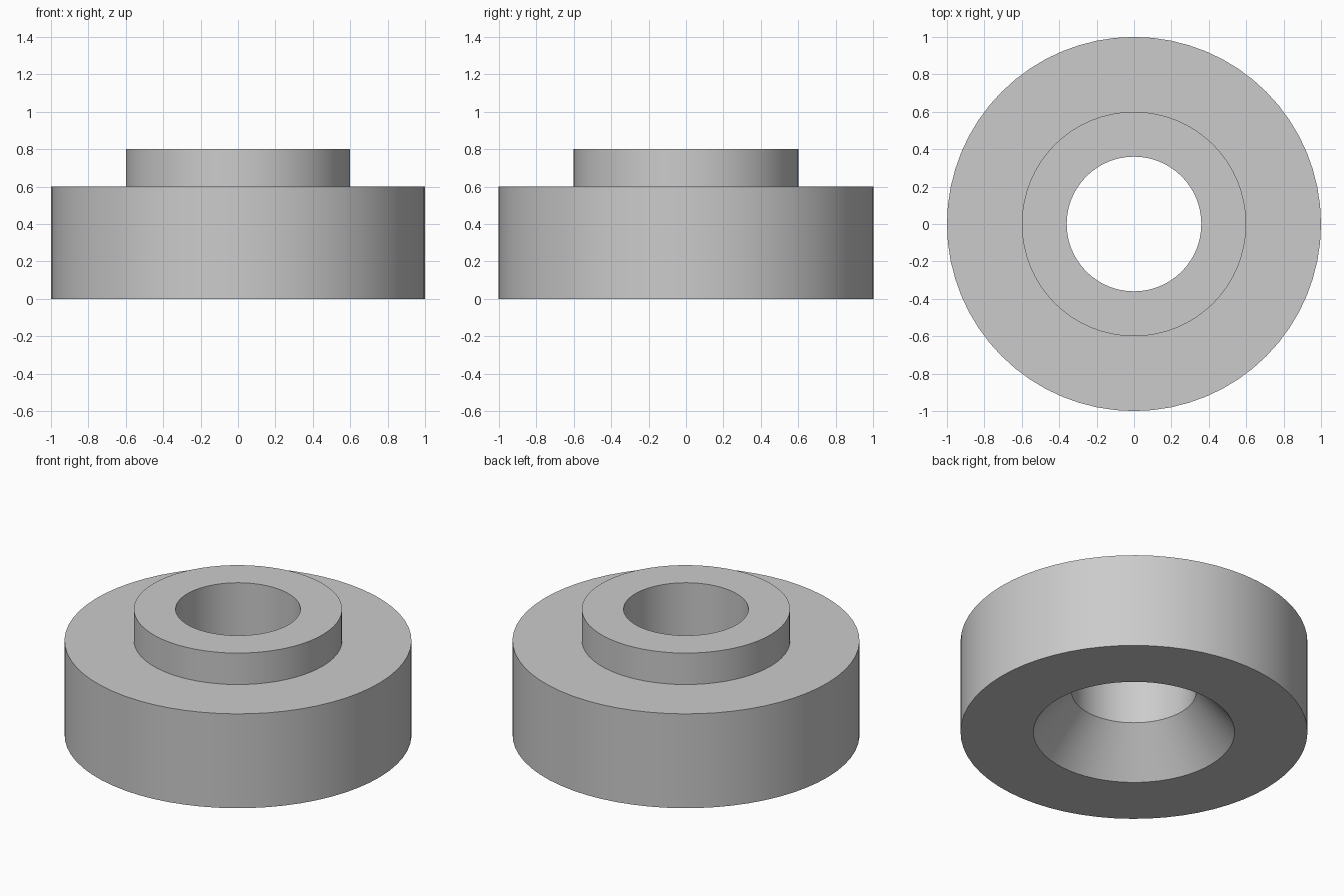
import bpy, bmesh, math

SEGMENTS = 64

cube = bpy.data.objects.get("Cube")
if cube:
    bpy.data.objects.remove(cube, do_unlink=True)

# Plain grey material
grey = bpy.data.materials.new("grey")
grey.use_nodes = True
color = (0.6, 0.6, 0.6, 1.0)
grey.diffuse_color = color
grey.node_tree.nodes["Principled BSDF"].inputs["Base Color"].default_value = color

# Closed half section (radius, height): flange, raised collar, bore, countersink
profile = [(0.58, 0), (1, 0), (1, 0.6), (0.6, 0.6),
           (0.6, 0.8), (0.36, 0.8), (0.36, 0.27)]

# Revolve the section around the vertical axis
bm = bmesh.new()
points = [bm.verts.new((r, 0, z)) for r, z in profile]
edges = [bm.edges.new((a, b)) for a, b in zip(points, points[1:] + points[:1])]
bmesh.ops.spin(bm, geom=points + edges, cent=(0, 0, 0), axis=(0, 0, 1),
               angle=math.tau, steps=SEGMENTS, use_duplicate=False)
bmesh.ops.remove_doubles(bm, verts=bm.verts, dist=0.0001)
bmesh.ops.recalc_face_normals(bm, faces=bm.faces)

mesh = bpy.data.meshes.new("collared_ring")
bm.to_mesh(mesh)
bm.free()
mesh.materials.append(grey)
ring = bpy.data.objects.new("collared_ring", mesh)
bpy.context.collection.objects.link(ring)

# Smooth round walls with crisp rims
bpy.ops.object.select_all(action='DESELECT')
ring.select_set(True)
bpy.context.view_layer.objects.active = ring
bpy.ops.object.shade_smooth_by_angle(angle=math.radians(30))
